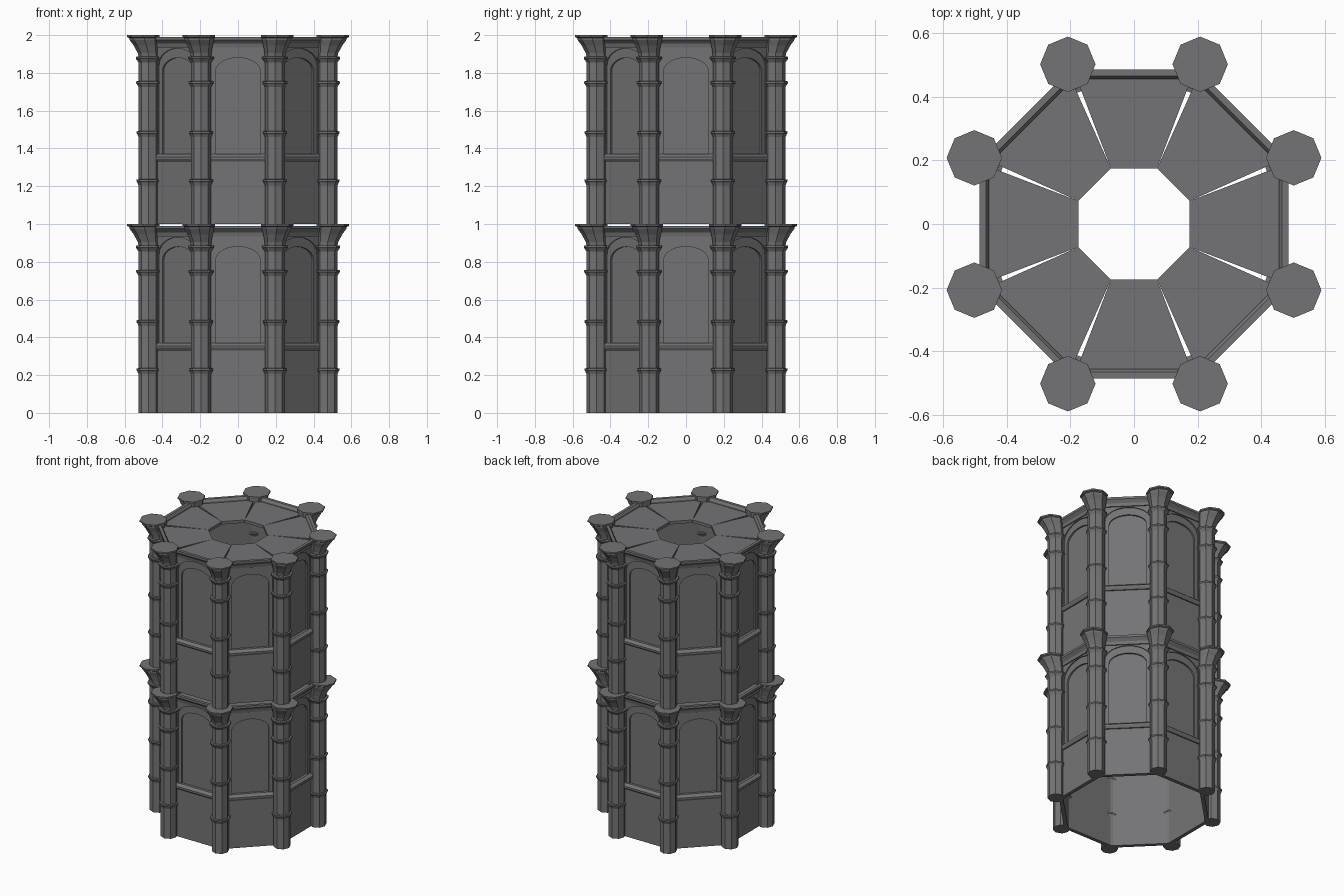
import bpy, bmesh, math
from mathutils import Matrix

SIDES = 8
STEP = math.tau / SIDES
TAN = math.tan(STEP / 2)

cube = bpy.data.objects.get("Cube")
if cube:
    bpy.data.objects.remove(cube)

stone = bpy.data.materials.new("dark grey stone")
stone.use_nodes = True
colour = (0.175, 0.175, 0.18, 1)
stone.diffuse_color = colour
bsdf = next(n for n in stone.node_tree.nodes if n.type == 'BSDF_PRINCIPLED')
bsdf.inputs["Base Color"].default_value = colour


def finish(name, bm, z):
    bmesh.ops.recalc_face_normals(bm, faces=bm.faces)
    mesh = bpy.data.meshes.new(name)
    bm.to_mesh(mesh)
    bm.free()
    mesh.materials.append(stone)
    obj = bpy.data.objects.new(name, mesh)
    obj.location.z = z
    bpy.context.collection.objects.link(obj)


def bridge(bm, a, b):
    for i in range(len(a)):
        j = (i + 1) % len(a)
        bm.faces.new((a[i], a[j], b[j], b[i]))


def around(bm):
    """Repeat the geometry of the first bay on every side."""
    base = bm.verts[:] + bm.edges[:] + bm.faces[:]
    for k in range(1, SIDES):
        copy = bmesh.ops.duplicate(bm, geom=base)["geom"]
        verts = [v for v in copy if isinstance(v, bmesh.types.BMVert)]
        bmesh.ops.rotate(bm, verts=verts, matrix=Matrix.Rotation(k * STEP, 3, 'Z'))


def ring(name, profile, z):
    """Sweep a closed (apothem, height) profile round the octagon."""
    bm = bmesh.new()
    loops = []
    for k in range(SIDES):
        a = (k + 0.5) * STEP
        s = 1 / math.cos(STEP / 2)
        loops.append([bm.verts.new((r * s * math.cos(a), r * s * math.sin(a), h))
                      for r, h in profile])
    for k in range(SIDES):
        bridge(bm, loops[k], loops[(k + 1) % SIDES])
    finish(name, bm, z)


def bays(name, outline, near, far, z):
    """Extrude a flat (sideways, height) outline between two apothems on each side."""
    bm = bmesh.new()
    back = [bm.verts.new((x, -near, h)) for x, h in outline]
    front = [bm.verts.new((x, -far, h)) for x, h in outline]
    bm.faces.new(back)
    bm.faces.new(front)
    bridge(bm, back, front)
    around(bm)
    finish(name, bm, z)


def arch_outline(half, spring, rise, sill, top, edge):
    """Wall outline with an arched opening cut up from the sill."""
    n = 12
    curve = [(-half * math.cos(math.pi * i / n), spring + rise * math.sin(math.pi * i / n))
             for i in range(n + 1)]
    return ([(-edge, sill), (-half, sill)] + curve +
            [(half, sill), (edge, sill), (edge, top), (-edge, top)])


def columns(name, profile, z):
    """Loft octagons given as (distance from axis, radius, height)."""
    bm = bmesh.new()
    a = STEP / 2
    loops = []
    for dist, r, h in profile:
        loops.append([bm.verts.new((dist * math.cos(a) + r * math.cos(k * STEP),
                                    dist * math.sin(a) + r * math.sin(k * STEP), h))
                      for k in range(SIDES)])
    for lo, hi in zip(loops, loops[1:]):
        bridge(bm, lo, hi)
    bm.faces.new(loops[0])
    bm.faces.new(loops[-1])
    around(bm)
    finish(name, bm, z)


def floor(name, z):
    """Eight wedges with narrow gaps round an open centre."""
    bm = bmesh.new()
    inner, outer, gap = 0.175, 0.456, 0.009
    plan = [(-inner * TAN, -inner), (inner * TAN, -inner),
            (outer * TAN - gap, -outer), (gap - outer * TAN, -outer)]
    low = [bm.verts.new((x, y, 0.945)) for x, y in plan]
    high = [bm.verts.new((x, y, 0.965)) for x, y in plan]
    bm.faces.new(low)
    bm.faces.new(high)
    bridge(bm, low, high)
    around(bm)
    finish(name, bm, z)


# Column profile: shaft with flared collars, then an outward-leaning capital
AXIS, SHAFT = 0.512, 0.054
column_profile = [(AXIS, SHAFT, 0)]
for h, r in ((0.235, 0.064), (0.49, 0.064), (0.755, 0.066), (0.885, 0.068)):
    column_profile += [(AXIS, SHAFT, h - 0.03), (AXIS, r - 0.004, h - 0.015),
                       (AXIS, r, h - 0.01), (AXIS, r, h), (AXIS, SHAFT, h + 0.002)]
column_profile += [(0.514, 0.056, 0.905), (0.525, 0.067, 0.945), (0.536, 0.079, 0.975),
                   (0.537, 0.08, 0.985), (0.543, 0.087, 0.99), (0.543, 0.087, 1)]

WALL, PANEL, BACK = 0.455, 0.437, 0.43
EDGE = PANEL * TAN

for level, z in (("lower", 0), ("upper", 1)):
    # Walls, recessed panels and stepped arches
    ring(level + "_panel_wall", [(BACK, 0), (PANEL, 0), (PANEL, 0.95), (BACK, 0.95)], z)
    ring(level + "_parapet_wall", [(PANEL, 0), (WALL, 0), (WALL, 0.35), (PANEL, 0.35)], z)
    bays(level + "_inner_arches", arch_outline(0.118, 0.81, 0.07, 0.34, 0.95, EDGE),
         PANEL - 0.002, 0.448, z)
    bays(level + "_outer_arches", arch_outline(0.142, 0.84, 0.09, 0.34, 0.95, EDGE),
         0.446, WALL, z)
    # Sill and cornice
    ring(level + "_sill", [(PANEL, 0.33), (0.463, 0.33), (0.473, 0.345),
                           (0.473, 0.355), (WALL, 0.37), (PANEL, 0.37)], z)
    ring(level + "_cornice", [(0.44, 0.935), (0.462, 0.935), (0.466, 0.955), (0.485, 0.975),
                              (0.485, 0.99), (0.465, 0.99), (0.455, 0.975), (0.455, 0.95),
                              (0.44, 0.95)], z)
    columns(level + "_columns", column_profile, z)
    floor(level + "_floor", z)
